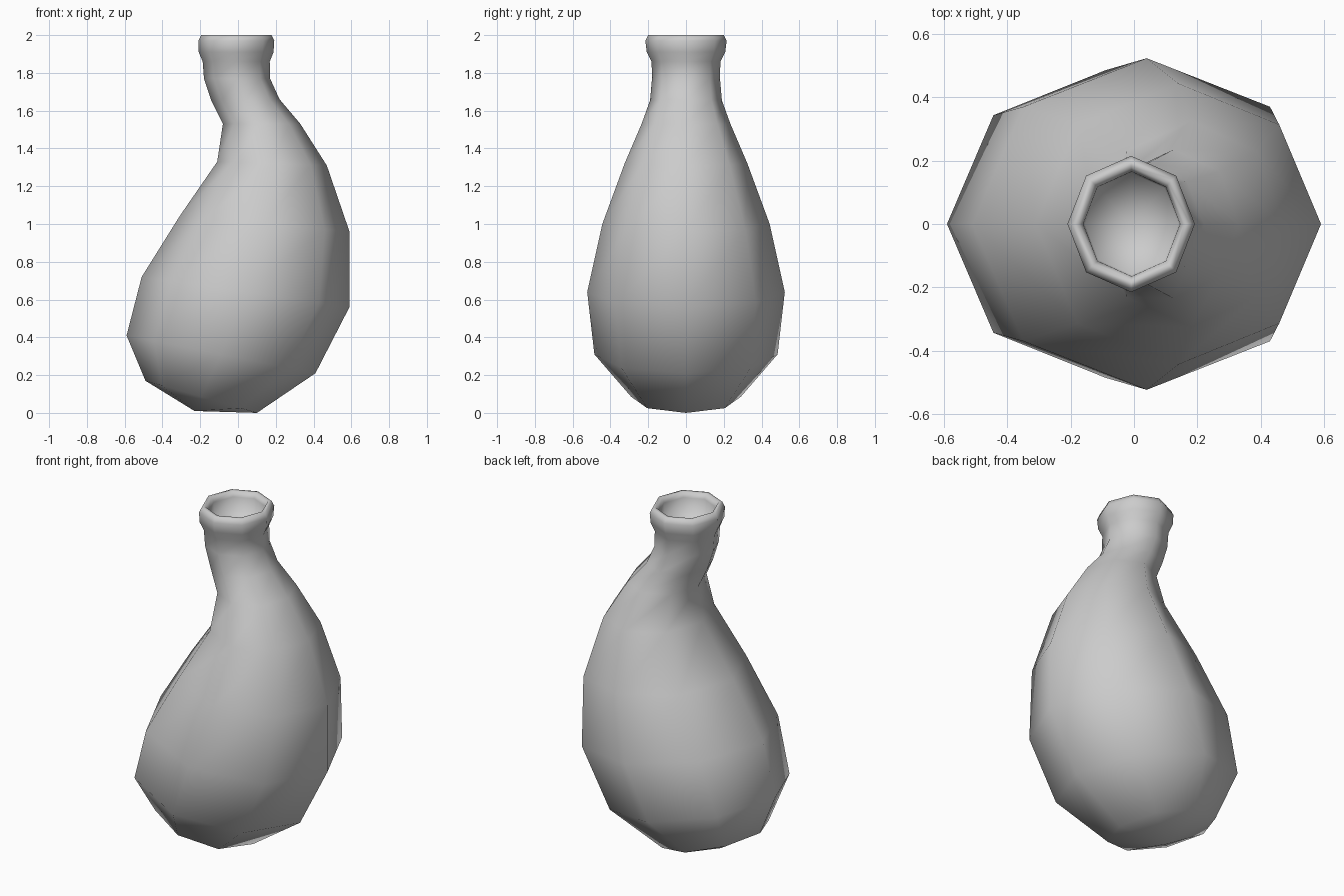
import bpy, bmesh, math

if "Cube" in bpy.data.objects:
    bpy.data.objects.remove(bpy.data.objects["Cube"])

SIDES = 8
# Tilted rings, bottom to top: left x, left z, right x, right z, half depth in y
RINGS = [
    (-0.49, 0.17, 0.10, 0.00, 0.29),
    (-0.59, 0.41, 0.41, 0.21, 0.485),
    (-0.51, 0.72, 0.59, 0.56, 0.523),
    (-0.31, 1.04, 0.59, 0.96, 0.443),
    (-0.11, 1.33, 0.47, 1.31, 0.325),
    (-0.08, 1.53, 0.33, 1.53, 0.235),
    (-0.14, 1.65, 0.22, 1.66, 0.19),
    (-0.18, 1.77, 0.17, 1.77, 0.18),
    # lip
    (-0.187, 1.86, 0.168, 1.86, 0.182),
    (-0.208, 1.91, 0.188, 1.91, 0.208),
    (-0.21, 1.97, 0.192, 1.97, 0.215),
    (-0.195, 2.00, 0.178, 2.00, 0.20),
    # mouth interior
    (-0.175, 2.00, 0.158, 2.00, 0.18),
    (-0.16, 1.97, 0.145, 1.97, 0.165),
    (-0.155, 1.89, 0.14, 1.89, 0.16),
]


def make_flask():
    bm = bmesh.new()
    loops = []
    for lx, lz, rx, rz, depth in RINGS:
        loop = []
        for i in range(SIDES):
            a = 2 * math.pi * i / SIDES
            t = (1 + math.cos(a)) / 2
            loop.append(bm.verts.new((lx + (rx - lx) * t,
                                      depth * math.sin(a),
                                      lz + (rz - lz) * t)))
        loops.append(loop)
    # walls
    for a, b in zip(loops, loops[1:]):
        for i in range(SIDES):
            j = (i + 1) % SIDES
            bm.faces.new((a[i], a[j], b[j], b[i]))
    # rounded base and mouth floor
    base = bm.verts.new((-0.23, 0, 0.01))
    floor = bm.verts.new((-0.01, 0, 1.87))
    for i in range(SIDES):
        j = (i + 1) % SIDES
        bm.faces.new((loops[0][j], loops[0][i], base))
        bm.faces.new((loops[-1][i], loops[-1][j], floor))
    bmesh.ops.recalc_face_normals(bm, faces=bm.faces)
    for f in bm.faces:
        f.smooth = True
    mesh = bpy.data.meshes.new("gourd_flask")
    bm.to_mesh(mesh)
    bm.free()
    obj = bpy.data.objects.new("gourd_flask", mesh)
    bpy.context.collection.objects.link(obj)
    return obj


make_flask()
